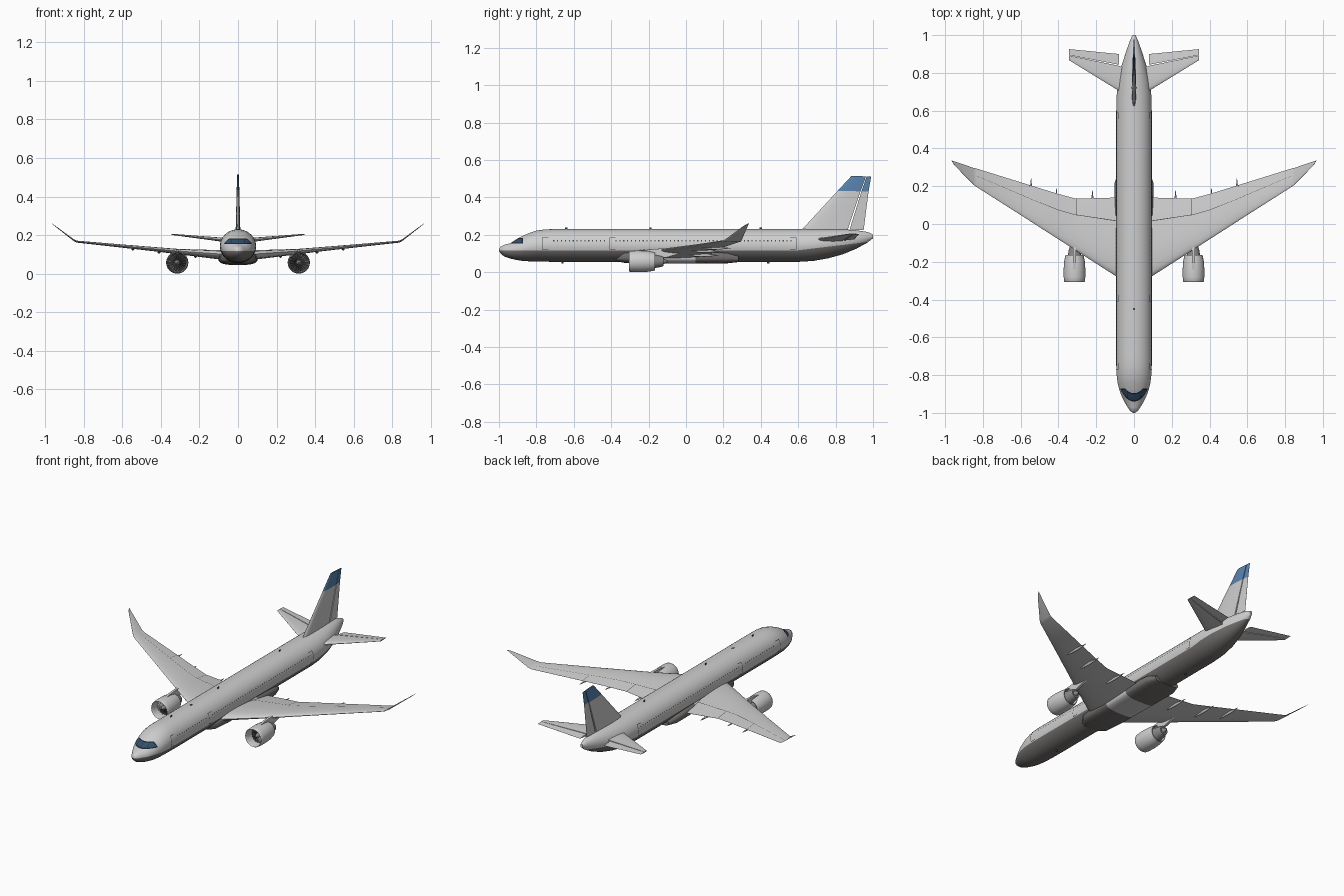
import bpy, bmesh, math
from mathutils import Vector

if "Cube" in bpy.data.objects:
    bpy.data.objects.remove(bpy.data.objects["Cube"], do_unlink=True)


def material(name, r, g, b):
    m = bpy.data.materials.new(name)
    m.use_nodes = True
    m.diffuse_color = (r, g, b, 1)
    m.node_tree.nodes["Principled BSDF"].inputs["Base Color"].default_value = (r, g, b, 1)
    return m


PAINT = material("pale grey paint", .62, .62, .62)
BELLY = material("belly warm grey", .17, .16, .155)
BLUE = material("tail blue", .1, .23, .43)
GLASS = material("windscreen glass", .03, .08, .15)
DARK = material("dark seam", .06, .06, .065)
FRAME = material("windscreen frame", .012, .02, .035)
METAL = material("engine metal", .25, .25, .26)


def finish(name, bm, mats, mirror=False, angle=35):
    bmesh.ops.recalc_face_normals(bm, faces=bm.faces)
    mesh = bpy.data.meshes.new(name)
    bm.to_mesh(mesh)
    bm.free()
    for m in mats:
        mesh.materials.append(m)
    ob = bpy.data.objects.new(name, mesh)
    bpy.context.collection.objects.link(ob)
    bpy.ops.object.select_all(action="DESELECT")
    ob.select_set(True)
    bpy.context.view_layer.objects.active = ob
    bpy.ops.object.shade_smooth_by_angle(angle=math.radians(angle))
    if mirror:
        ob.modifiers.new("mirror", "MIRROR").use_mirror_merge = False


def loft(rings, rule=None, caps=True):
    """Skin a list of equal rings; rule(i, j) picks the material slot."""
    bm = bmesh.new()
    rows = [[bm.verts.new(p) for p in ring] for ring in rings]
    n = len(rows[0])
    for i in range(len(rows) - 1):
        for j in range(n):
            k = (j + 1) % n
            f = bm.faces.new((rows[i][j], rows[i][k], rows[i + 1][k], rows[i + 1][j]))
            f.material_index = rule(i, j) if rule else 0
    if caps:
        bm.faces.new(rows[0])
        bm.faces.new(rows[-1]).material_index = rule(len(rows) - 2, 0) if rule else 0
    return bm


def oval(y, rx, zb, zt, power=1, n=40, x=0):
    """Upright cross-section; power below 1 makes it boxier."""
    def s(v):
        return math.copysign(abs(v) ** power, v)
    angles = [2 * math.pi * k / n for k in range(n)]
    return [Vector((x + rx * s(math.sin(a)), y, (zb + zt) / 2 + (zt - zb) / 2 * s(math.cos(a))))
            for a in angles]


def revolve(profile, x, z, n=32, caps=False):
    return loft([oval(y, r, z - r, z + r, n=n, x=x) for y, r in profile], caps=caps)


def foil(le, te, thick, normal, fractions):
    """Aerofoil section between two points, covering the given chord fractions."""
    le, te, normal = Vector(le), Vector(te), Vector(normal).normalized()

    def point(c, side):
        h = 5 * (.2969 * c ** .5 - .126 * c - .3516 * c**2 + .2843 * c**3 - .1015 * c**4)
        return le.lerp(te, c) + normal * side * thick * h
    lower = [point(c, -1) for c in reversed(fractions) if c > 0]
    return [point(c, 1) for c in fractions] + lower


def cut(bm, y0, y1, co, no):
    """Slice the faces whose centres lie between two stations."""
    faces = [f for f in bm.faces if y0 < f.calc_center_median().y < y1]
    geom = faces + list({e for f in faces for e in f.edges}) + list({v for f in faces for v in f.verts})
    bmesh.ops.bisect_plane(bm, geom=geom, plane_co=co, plane_no=no, dist=1e-5)


# Fuselage: y, half width, bottom, top
stations = [(-1, .004, .113, .122), (-.99, .02, .098, .137), (-.97, .034, .083, .147),
            (-.94, .052, .073, .154), (-.91, .066, .066, .174), (-.88, .077, .061, .191),
            (-.84, .087, .058, .209), (-.8, .092, .057, .222), (-.75, .094, .056, .229),
            (-.7, .094, .055, .23), (.6, .094, .055, .23), (.68, .092, .06, .23),
            (.76, .083, .074, .23), (.84, .065, .096, .229), (.91, .043, .125, .224),
            (.97, .022, .158, .215), (1, .008, .182, .202)]
bm = loft([oval(*s) for s in stations])

# Belly colour break, rising along the tail cone
BREAK, RISE = .117, .12
cut(bm, -2, .6, (0, 0, BREAK), (0, 0, 1))
cut(bm, .6, 2, (0, .6, BREAK), (0, -RISE, 1))

# Windscreen band with frame and posts cut into the nose
for z in (.154, .159, .178, .182):
    cut(bm, -.96, -.83, (0, 0, z), (0, 0, 1))
for y in (-.879, -.872):
    cut(bm, -.96, -.83, (0, y, 0), (0, 1, 0))
for x in (-.034, -.032, -.001, .001, .032, .034):
    cut(bm, -.96, -.83, (x, 0, 0), (1, 0, 0))
for f in bm.faces:
    c = f.calc_center_median()
    post = abs(c.x) < .001 or .032 < abs(c.x) < .034
    if c.z < BREAK + max(0, c.y - .6) * RISE:
        f.material_index = 3
    elif .154 < c.z < .182 and c.y < -.872:
        pane = .159 < c.z < .178 and c.y < -.879 and not post
        f.material_index = 1 if pane else 2
finish("fuselage", bm, [PAINT, GLASS, FRAME, BELLY])

# Belly fairing, pale where the wing box passes through
fairing = [(-.38, .05, .06, .1), (-.33, .09, .05, .115), (-.22, .099, .046, .125),
           (-.12, .1, .046, .124), (.05, .102, .045, .121),
           (.22, .102, .047, .11), (.28, .08, .054, .09)]
bm = loft([oval(*s, power=.65) for s in fairing], lambda i, j: int(i == 3))
finish("belly_fairing", bm, [BELLY, PAINT])


# Cabin windows and door outlines as thin plates on the hull
def hull_plate(bm, y0, y1, z0, z1, steps=1):
    def vert(y, z):
        x = .094 * math.sqrt(1 - ((z - .1425) / .0875) ** 2) + .0012
        return bm.verts.new((x, y, z))
    zs = [z0 + (z1 - z0) * k / steps for k in range(steps + 1)]
    for a, b in zip(zs, zs[1:]):
        bm.faces.new((vert(y0, a), vert(y1, a), vert(y1, b), vert(y0, b)))


bm = bmesh.new()
for k in range(62):
    y = -.71 + k * .0208
    if abs(y + .4) > .02:
        hull_plate(bm, y, y + .006, .164, .171)
finish("cabin_windows", bm, [DARK], True)
bm = bmesh.new()
for y, d in ((-.77, 1), (-.41, 1), (.59, -1)):
    hull_plate(bm, y, y + d * .003, .12, .186, 8)
    for z in (.12, .183):
        hull_plate(bm, y, y + d * .034, z, z + .003)
finish("door_outlines", bm, [DARK], True)

# Wings: x, leading y, trailing y, leading z, trailing z, thickness, seam chord fraction
wing = [(0, -.335, .14, .098, .086, .055, .7), (.09, -.28, .14, .102, .088, .048, .7),
        (.304, -.143, .134, .117, .108, .028, .685), (.307, -.141, .134, .117, .108, .028, .68),
        (.4, -.081, .159, .126, .119, .023, .64), (.55, .015, .205, .14, .135, .018, .62),
        (.552, .017, .206, .14, .135, .018, .62), (.835, .197, .294, .167, .164, .01, .6)]
head = [0, .015, .06, .15, .3, .45]
rings = [foil((x, a, za), (x, b, zb), t, (-.08, 0, 1), head + [g, g + .01, .85, 1])
         for x, a, b, za, zb, t, g in wing]
rings.append(foil((.85, .208, .174), (.852, .298, .172), .008, (-.5, 0, 1), head + [.6, .61, .85, 1]))
rings.append(foil((.948, .308, .247), (.967, .337, .262), .003, (-.75, 0, 1), head + [.6, .61, .85, 1]))


def wing_seams(i, j):
    along = j == 6 and 0 < i < 7
    across = i in (2, 5) and 6 <= j <= 8
    return int(along or across)


finish("wings", loft(rings, wing_seams), [PAINT, DARK], True)

# Flap track fairings under the trailing edge
for n, (x, y, z) in enumerate([(.22, .17, .09), (.41, .18, .112), (.545, .232, .128)]):
    prof = [(y - .15, .001), (y - .12, .006), (y - .07, .008), (y - .03, .005), (y + .008, .001)]
    finish("flap_fairing_%d" % (n + 1), revolve(prof, x, z, 12, True), [PAINT], True)

# Tailplane with separate elevators
tail = [(.03, .672, .897, .17, .03, .66), (.08, .705, .9, .176, .022, .68),
        (.345, .868, .926, .204, .006, .42)]
rings = [foil((x, a, z), (x, b, z), t, (0, 0, 1), head[:4] + [g * .6, g])
         for x, a, b, z, t, g in tail]
finish("tailplane", loft(rings), [PAINT], True)
rings = [foil((x, a, z), (x, b, z), t, (0, 0, 1), [g + .03, .85, 1])
         for x, a, b, z, t, g in tail[1:]]
finish("elevators", loft(rings), [PAINT], True)

# Fin and rudder, blue above the colour break
fin = [(.2, .594, .947, .026), (.23, .622, .95, .024), (.435, .811, .976, .014),
       (.515, .885, .99, .009)]


def fin_part(name, fractions, sections):
    rings = [foil((0, a, z), (0, b, z - .004), t, (1, 0, 0), fractions) for z, a, b, t in sections]
    finish(name, loft(rings, lambda i, j: int(i == len(sections) - 2)), [PAINT, BLUE])


fin_part("fin", head + [.6, .74], fin)
fin_part("rudder", [.77, .88, 1], fin[1:])

# Engines
EX, EZ = .315, .0575
nacelle = [(-.24, .046), (-.28, .048), (-.3, .05), (-.306, .0525), (-.302, .055), (-.28, .0572),
           (-.24, .0575), (-.2, .055), (-.165, .048), (-.166, .045), (-.2, .044)]
finish("engine_nacelles", revolve(nacelle, EX, EZ, 40), [PAINT], True, 60)
core = [(-.24, .046), (-.2, .044), (-.17, .036), (-.14, .031), (-.12, .025), (-.121, .016),
        (-.095, .002)]
finish("engine_cores", revolve(core, EX, EZ, 32, True), [METAL], True)
finish("fan_discs", revolve([(-.25, .047), (-.243, .047)], EX, EZ, 32, True), [DARK], True)
spinner = [(-.285, .001), (-.279, .006), (-.267, .011), (-.25, .014)]
finish("spinners", revolve(spinner, EX, EZ, 24, True), [METAL], True)

# Fan blades
bm = bmesh.new()
for k in range(18):
    quad = []
    for r, a, y in ((.012, 0, -.262), (.046, .04, -.262), (.046, .2, -.252), (.012, .25, -.252)):
        t = 2 * math.pi * k / 18 + a
        quad.append(bm.verts.new((EX + r * math.cos(t), y, EZ + r * math.sin(t))))
    bm.faces.new(quad)
finish("fan_blades", bm, [METAL], True)

# Pylons joining engines to wings
side = [(-.27, .11), (-.2, .121), (-.135, .126), (-.02, .115), (-.04, .098), (-.1, .08),
        (-.15, .075), (-.25, .1)]
rings = [[Vector((EX + dx, y, z)) for y, z in side] for dx in (-.007, .007)]
finish("engine_pylons", loft(rings), [PAINT], True)

# Small aerials along the spine and keel
bm = bmesh.new()
for y, z, w in ((-.64, .233, .002), (-.45, .229, .009), (-.19, .233, .002), (.4, .233, .002),
                (-.66, .052, .002), (.44, .052, .002)):
    made = bmesh.ops.create_cube(bm, size=1)["verts"]
    bmesh.ops.scale(bm, vec=(w, .012, .014 if w < .005 else .006), verts=made)
    bmesh.ops.translate(bm, vec=(0, y, z), verts=made)
finish("aerials", bm, [DARK])
